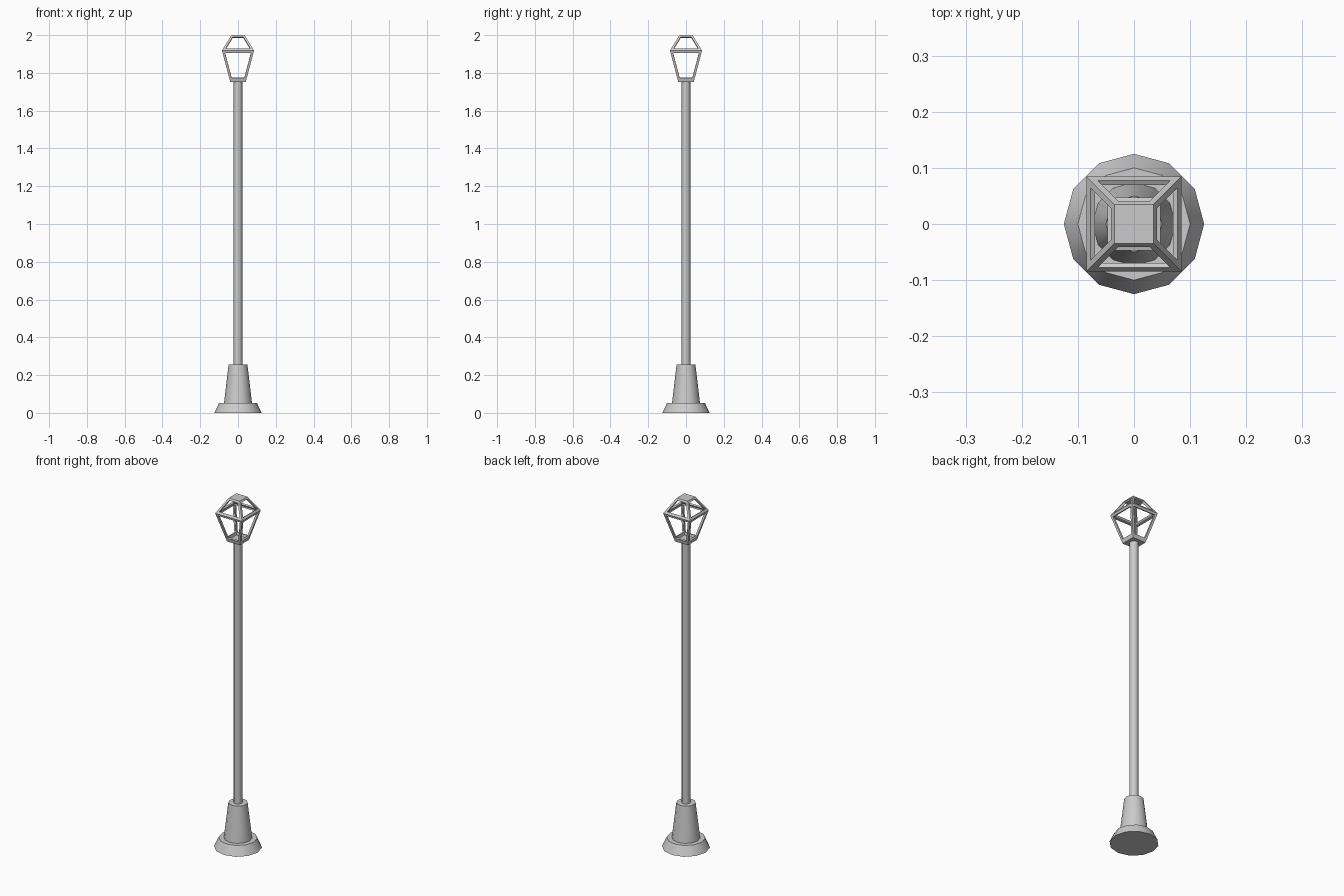
import bpy, bmesh
from math import radians

if "Cube" in bpy.data.objects:
    bpy.data.objects.remove(bpy.data.objects["Cube"])


def tapered(name, r1, r2, z1, z2, sides=12):
    bpy.ops.mesh.primitive_cone_add(vertices=sides, radius1=r1, radius2=r2,
                                    depth=z2 - z1, location=(0, 0, (z1 + z2) / 2))
    ob = bpy.context.object
    ob.name = name
    bpy.ops.object.shade_smooth_by_angle(angle=radians(32))
    return ob


# Foot, pedestal and pole
tapered("foot", 0.125, 0.1, 0, 0.053)
tapered("pedestal", 0.074, 0.05, 0.053, 0.255)
tapered("pole", 0.0225, 0.0225, 0.255, 1.752)

# Lantern: square shell with windowed sides, hollowed by solidify
bm = bmesh.new()


def ring(half, z):
    return [bm.verts.new((sx * half, sy * half, z))
            for sx, sy in ((-1, -1), (1, -1), (1, 1), (-1, 1))]


def windowed_band(low, high, bottom, top, side):
    z0, z1 = low[0].co.z, high[0].co.z
    for i in range(4):
        j = (i + 1) % 4
        a, b, c, d = low[i], low[j], high[j], high[i]

        def row(z):
            t = (z - z0) / (z1 - z0)
            l, r = a.co.lerp(d.co, t), b.co.lerp(c.co, t)
            step = (r - l).normalized() * side
            return bm.verts.new(l + step), bm.verts.new(r - step)

        e, f = row(z0 + bottom)
        h, g = row(z1 - top)
        outer, inner = (a, b, c, d), (e, f, g, h)
        for k in range(4):
            m = (k + 1) % 4
            bm.faces.new((outer[k], outer[m], inner[m], inner[k]))


floor = ring(0.041, 1.752)
eave = ring(0.085, 1.918)
cap = ring(0.035, 2.0)
bm.faces.new(floor[::-1])
bm.faces.new(cap)
windowed_band(floor, eave, 0.022, 0.012, 0.013)
windowed_band(eave, cap, 0.012, 0.010, 0.013)

mesh = bpy.data.meshes.new("lantern_frame")
bm.to_mesh(mesh)
bm.free()
lantern = bpy.data.objects.new("lantern_frame", mesh)
bpy.context.collection.objects.link(lantern)
solid = lantern.modifiers.new("thickness", 'SOLIDIFY')
solid.thickness = 0.01
solid.offset = -1
solid.use_even_offset = True
